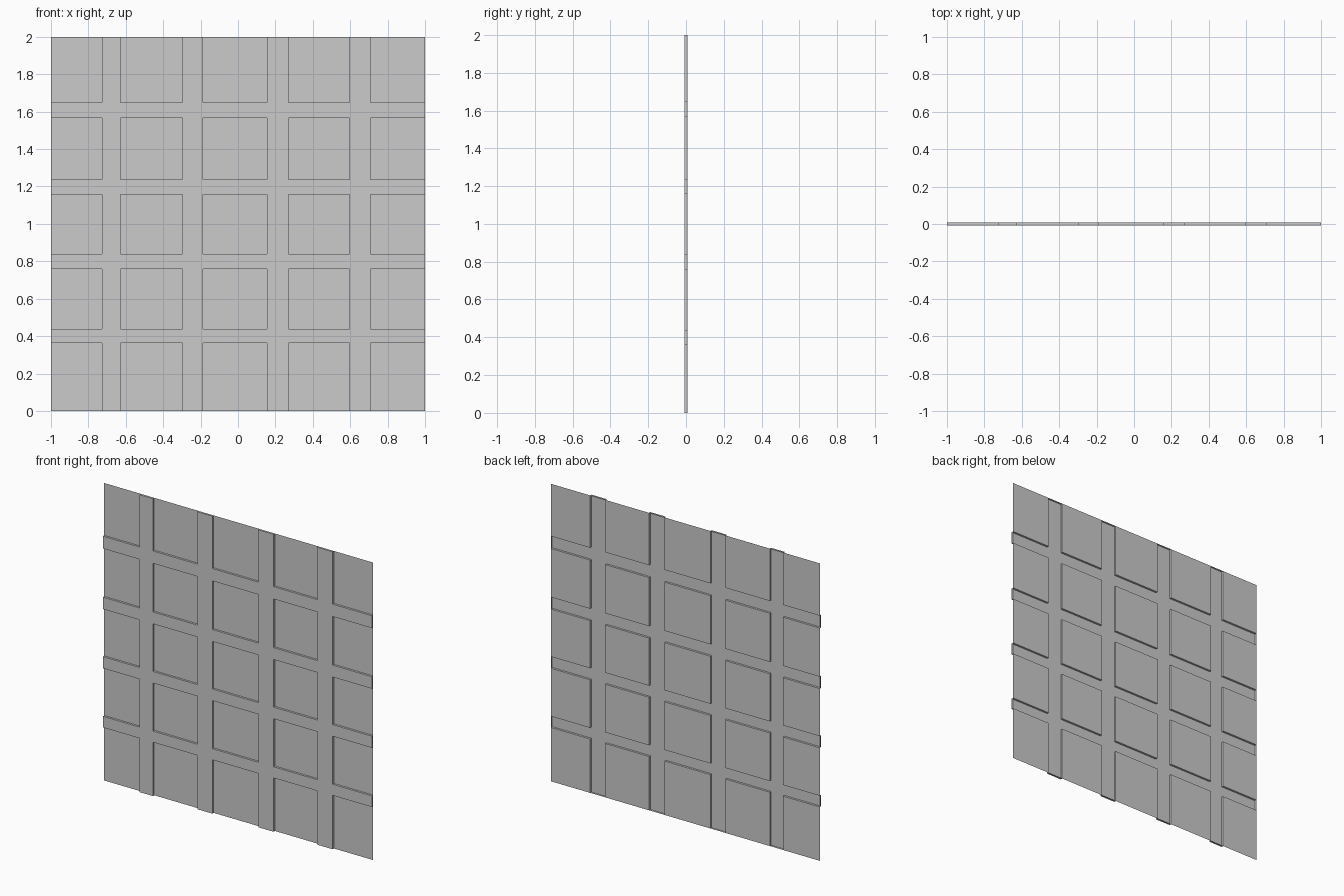
import bpy, bmesh

if "Cube" in bpy.data.objects:
    bpy.data.objects.remove(bpy.data.objects["Cube"])

HALF_DEPTH = 0.007
# Grid lines: tile, bar, tile, bar ... across the width and up the height
XS = [-1, -0.727, -0.628, -0.298, -0.186, 0.156, 0.27, 0.596, 0.708, 1]
ZS = [0, 0.362, 0.437, 0.76, 0.838, 1.158, 1.238, 1.565, 1.648, 2]

bm = bmesh.new()
verts = [[bm.verts.new((x, HALF_DEPTH, z)) for z in ZS] for x in XS]

# Flat sheet at the back plane, remembering the cells that belong to bars
bars = []
for i in range(len(XS) - 1):
    for j in range(len(ZS) - 1):
        face = bm.faces.new((verts[i][j], verts[i + 1][j],
                             verts[i + 1][j + 1], verts[i][j + 1]))
        if i % 2 or j % 2:
            bars.append(face)

# Push the bar lattice forward, leaving open channels on the back
result = bmesh.ops.extrude_face_region(bm, geom=bars)
moved = [g for g in result["geom"] if isinstance(g, bmesh.types.BMVert)]
bmesh.ops.translate(bm, verts=moved, vec=(0, -2 * HALF_DEPTH, 0))
leftover = [f for f in bars if f.is_valid]
if leftover:
    bmesh.ops.delete(bm, geom=leftover, context='FACES')

# Merge coplanar cells into clean bar faces
bmesh.ops.dissolve_limit(bm, angle_limit=0.01, verts=bm.verts[:], edges=bm.edges[:])
bmesh.ops.triangulate(bm, faces=[f for f in bm.faces if len(f.verts) > 4])

mesh = bpy.data.meshes.new("lattice_panel")
bm.to_mesh(mesh)
bm.free()
panel = bpy.data.objects.new("lattice_panel", mesh)
bpy.context.collection.objects.link(panel)
